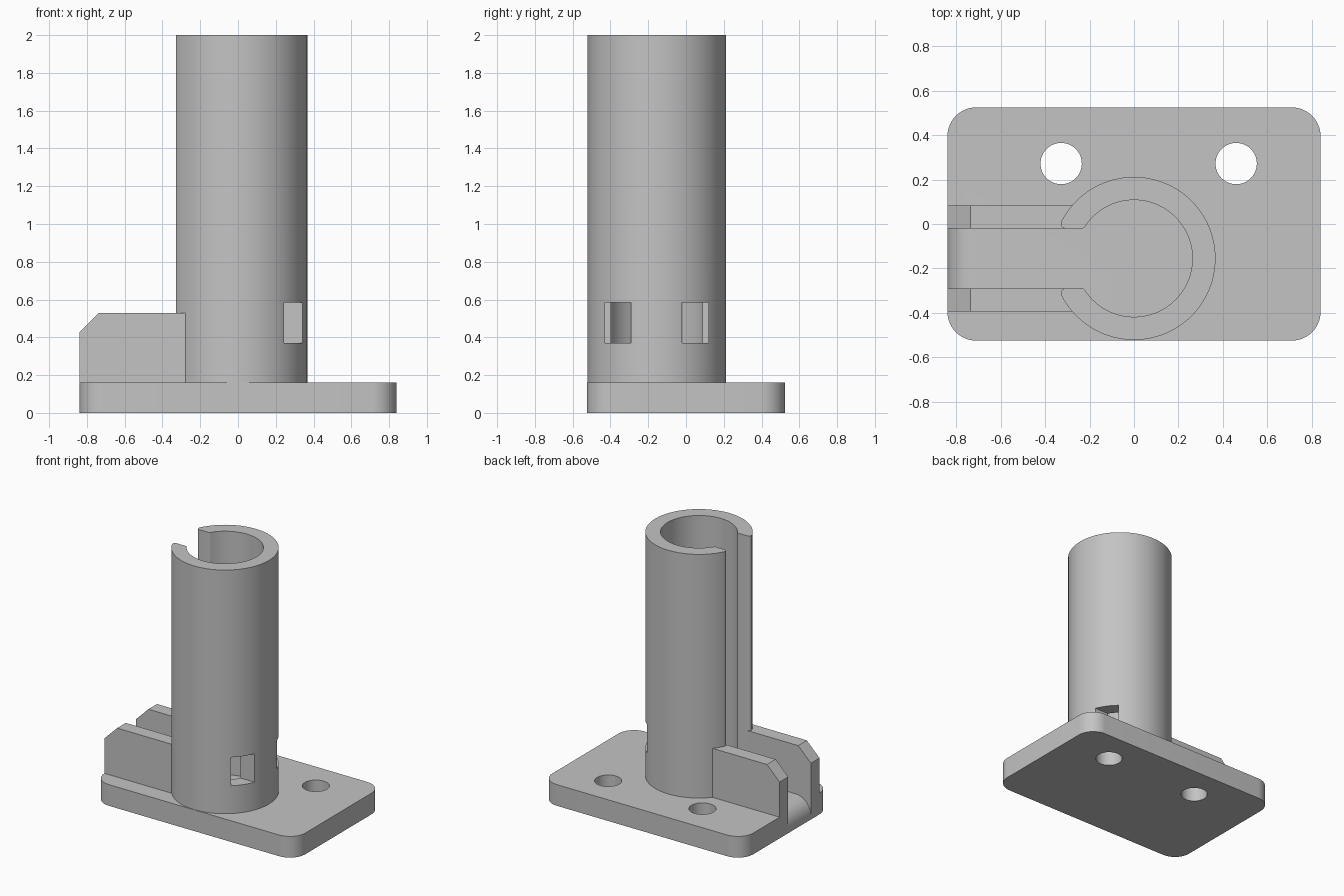
import bpy, bmesh
from math import sin, cos, pi, sqrt, atan2
from mathutils import Matrix

if "Cube" in bpy.data.objects:
    bpy.data.objects.remove(bpy.data.objects["Cube"])

GREY = (0.55, 0.55, 0.55, 1)
grey = bpy.data.materials.new("plain grey")
grey.use_nodes = True
grey.diffuse_color = GREY
grey.node_tree.nodes["Principled BSDF"].inputs["Base Color"].default_value = GREY

LEFT, BACK, DECK = -0.84, 0.525, 0.16     # plate edges and top
AXIS_Y, OUTER, BORE = -0.155, 0.367, 0.263
SLOT = 0.135                              # half width of the slot


def arc(cx, cy, r, a, b, steps):
    return [(cx + r * cos(a + (b - a) * i / steps),
             cy + r * sin(a + (b - a) * i / steps)) for i in range(steps + 1)]


def prism(name, outline, low, high, upright=True):
    """Extrude an outline along z, or an x-z outline along y."""
    bm = bmesh.new()
    place = (lambda p, h: (p[0], p[1], h)) if upright else (lambda p, h: (p[0], h, p[1]))
    face = bm.faces.new([bm.verts.new(place(p, low)) for p in outline])
    new = bmesh.ops.extrude_face_region(bm, geom=[face])["geom"]
    shift = (0, 0, high - low) if upright else (0, high - low, 0)
    bmesh.ops.translate(bm, vec=shift, verts=[v for v in new if isinstance(v, bmesh.types.BMVert)])
    bmesh.ops.recalc_face_normals(bm, faces=bm.faces)
    mesh = bpy.data.meshes.new(name)
    bm.to_mesh(mesh)
    bm.free()
    mesh.materials.append(grey)
    obj = bpy.data.objects.new(name, mesh)
    bpy.context.collection.objects.link(obj)
    return obj


def activate(obj):
    bpy.ops.object.select_all(action="DESELECT")
    obj.select_set(True)
    bpy.context.view_layer.objects.active = obj


def cut(obj, cutter):
    activate(obj)
    mod = obj.modifiers.new("cut", "BOOLEAN")
    mod.operation, mod.solver, mod.object = "DIFFERENCE", "EXACT", cutter
    bpy.ops.object.modifier_apply(modifier=mod.name)
    bpy.data.objects.remove(cutter)


# Base plate with rounded corners
r = 0.13
plate_outline = []
for k, (sx, sy) in enumerate([(1, 1), (-1, 1), (-1, -1), (1, -1)]):
    plate_outline += arc(-sx * (LEFT + r), sy * (BACK - r), r, k * pi / 2, (k + 1) * pi / 2, 12)
base_plate = prism("base_plate", plate_outline, 0, DECK)

# Two screw holes
for x in (-0.328, 0.46):
    cut(base_plate, prism("hole_cutter", arc(x, 0.272, 0.093, 0, 2 * pi, 48)[:-1], -0.1, 0.3))

# Rounded lip where the channel leaves the plate
lip = 0.13
lip_outline = arc(LEFT + lip, DECK - lip, lip, pi, pi / 2, 12)
lip_outline += [(LEFT + lip, DECK + 0.1), (LEFT - 0.1, DECK + 0.1), (LEFT - 0.1, DECK - lip)]
cut(base_plate, prism("lip_cutter", lip_outline, AXIS_Y - SLOT, AXIS_Y + SLOT, False))


# Slotted tube: outer arc, rounded slot tips, bore arc
def slot_tip(outer_round, inner_round):
    """Outline of the upper tip, from the outer wall to the bore."""
    v = SLOT + outer_round
    u = -sqrt((OUTER - outer_round) ** 2 - v * v)
    pts = arc(u, v, outer_round, atan2(v, u), 1.5 * pi, 8)
    v = SLOT + inner_round
    u = -sqrt((BORE + inner_round) ** 2 - v * v)
    return pts + arc(u, v, inner_round, -pi / 2, atan2(-v, -u), 6)


tip = slot_tip(0.022, 0.015)
mirrored = [(u, -v) for u, v in reversed(tip)]
start, end = atan2(tip[-1][1], tip[-1][0]), atan2(tip[0][1], tip[0][0])
outline = tip + arc(0, 0, BORE, start, -start, 72)[1:-1]
outline += mirrored + arc(0, 0, OUTER, -end, end, 96)[1:-1]
tube = prism("slotted_tube", [(u, v + AXIS_Y) for u, v in outline], DECK, 2)

# Two windows through the tube wall
for side in (-1, 1):
    y0, y1 = AXIS_Y + side * SLOT, AXIS_Y + side * 0.275
    box = [(0.1, y0), (0.5, y0), (0.5, y1), (0.1, y1)]
    cut(tube, prism("window_cutter", box, 0.37, 0.585))

# Channel walls with a chamfered outer top corner
wall = [(LEFT, DECK), (-0.26, DECK), (-0.26, 0.53), (LEFT + 0.105, 0.53), (LEFT, 0.425)]
walls = [prism(name, wall, AXIS_Y + side * SLOT, AXIS_Y + side * 0.238, False)
         for name, side in (("front_channel_wall", -1), ("back_channel_wall", 1))]

for obj in [base_plate, tube] + walls:
    activate(obj)
    bpy.ops.object.shade_smooth_by_angle(angle=pi / 6)
